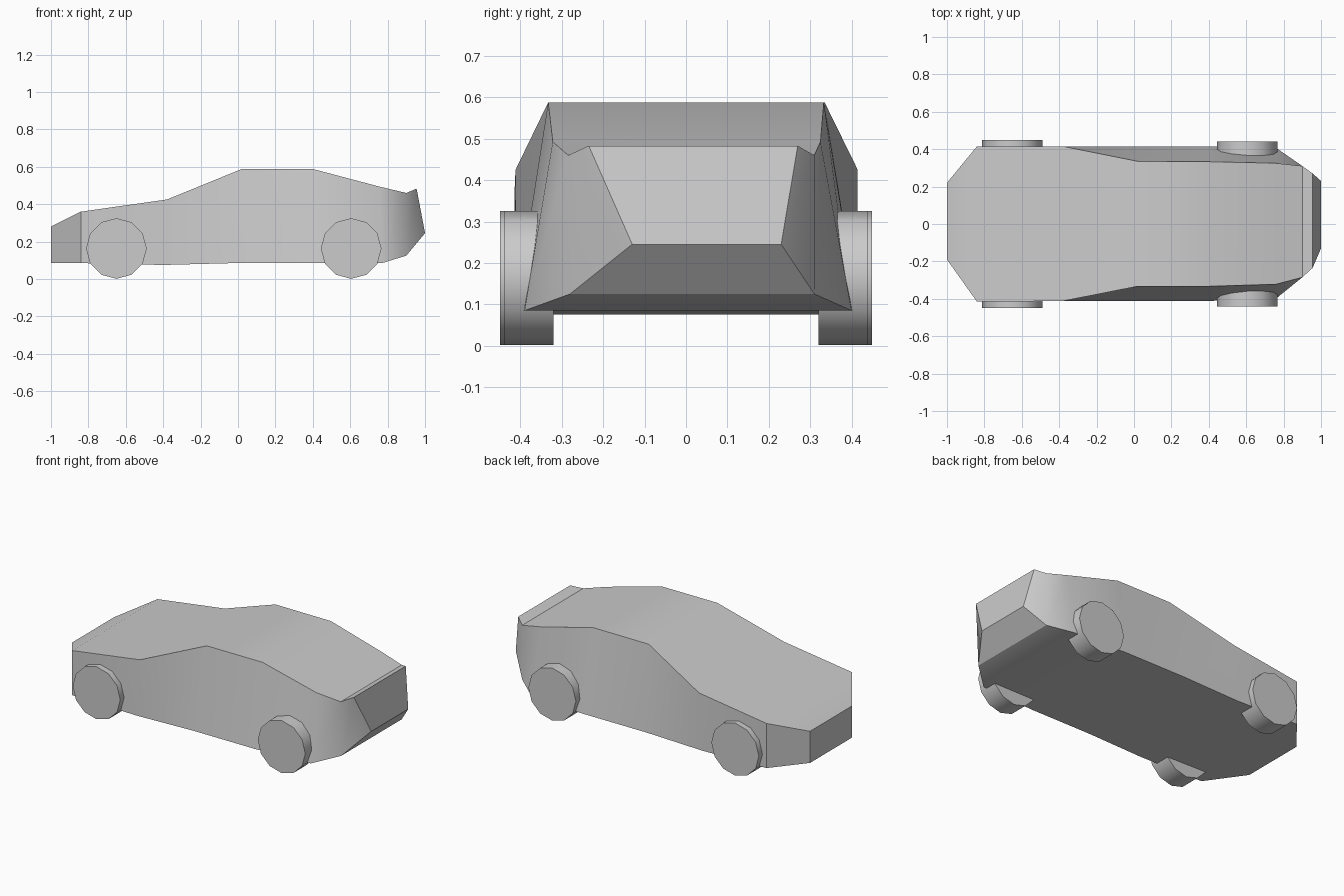
import bpy, bmesh, math
from mathutils import Matrix

if "Cube" in bpy.data.objects:
    bpy.data.objects.remove(bpy.data.objects["Cube"])


def finish(name, bm):
    bmesh.ops.recalc_face_normals(bm, faces=bm.faces[:])
    mesh = bpy.data.meshes.new(name)
    bm.to_mesh(mesh)
    bm.free()
    ob = bpy.data.objects.new(name, mesh)
    bpy.context.collection.objects.link(ob)
    bpy.ops.object.select_all(action='DESELECT')
    ob.select_set(True)
    bpy.context.view_layer.objects.active = ob
    bpy.ops.object.shade_smooth_by_angle(angle=math.radians(32))
    return ob


# Body sections, nose to tail: top (x, z, y near, y far), bottom (x, z, y near, y far)
sections = [
    ((-1.0, 0.28, -0.19, 0.22), (-1.0, 0.085, -0.19, 0.22)),
    ((-0.84, 0.36, -0.415, 0.415), (-0.84, 0.085, -0.415, 0.415)),
    ((-0.38, 0.425, -0.412, 0.415), (-0.40, 0.075, -0.412, 0.415)),
    ((0.02, 0.588, -0.333, 0.335), (-0.02, 0.085, -0.412, 0.415)),
    ((0.40, 0.588, -0.333, 0.333), (0.40, 0.085, -0.412, 0.415)),
    ((0.76, 0.493, -0.322, 0.325), (0.77, 0.085, -0.39, 0.40)),
    ((0.90, 0.46, -0.285, 0.31), (0.90, 0.125, -0.28, 0.31)),
    ((0.955, 0.483, -0.235, 0.27), (1.0, 0.245, -0.13, 0.23)),
]

# Car body lofted through the sections
bm = bmesh.new()
rings = []
for (xt, zt, tn, tf), (xb, zb, bn, bf) in sections:
    rings.append([bm.verts.new(p) for p in
                  ((xb, bn, zb), (xt, tn, zt), (xt, tf, zt), (xb, bf, zb))])
for a, b in zip(rings, rings[1:]):
    for i in range(4):
        j = (i + 1) % 4
        bm.faces.new((a[i], a[j], b[j], b[i]))
bm.faces.new(rings[0])
bm.faces.new(rings[-1])
finish("car_body", bm)

# Four twelve-sided wheels
for end, x, outer in (("front", -0.65, 0.45), ("rear", 0.605, 0.44)):
    for side, s in (("near", -1), ("far", 1)):
        bm = bmesh.new()
        inner = 0.32
        place = (Matrix.Translation((x, s * (outer + inner) / 2, 0.163))
                 @ Matrix.Rotation(math.pi / 2, 4, 'X'))
        bmesh.ops.create_cone(bm, cap_ends=True, segments=12, radius1=0.162,
                              radius2=0.162, depth=outer - inner, matrix=place)
        finish(f"{end}_wheel_{side}", bm)
